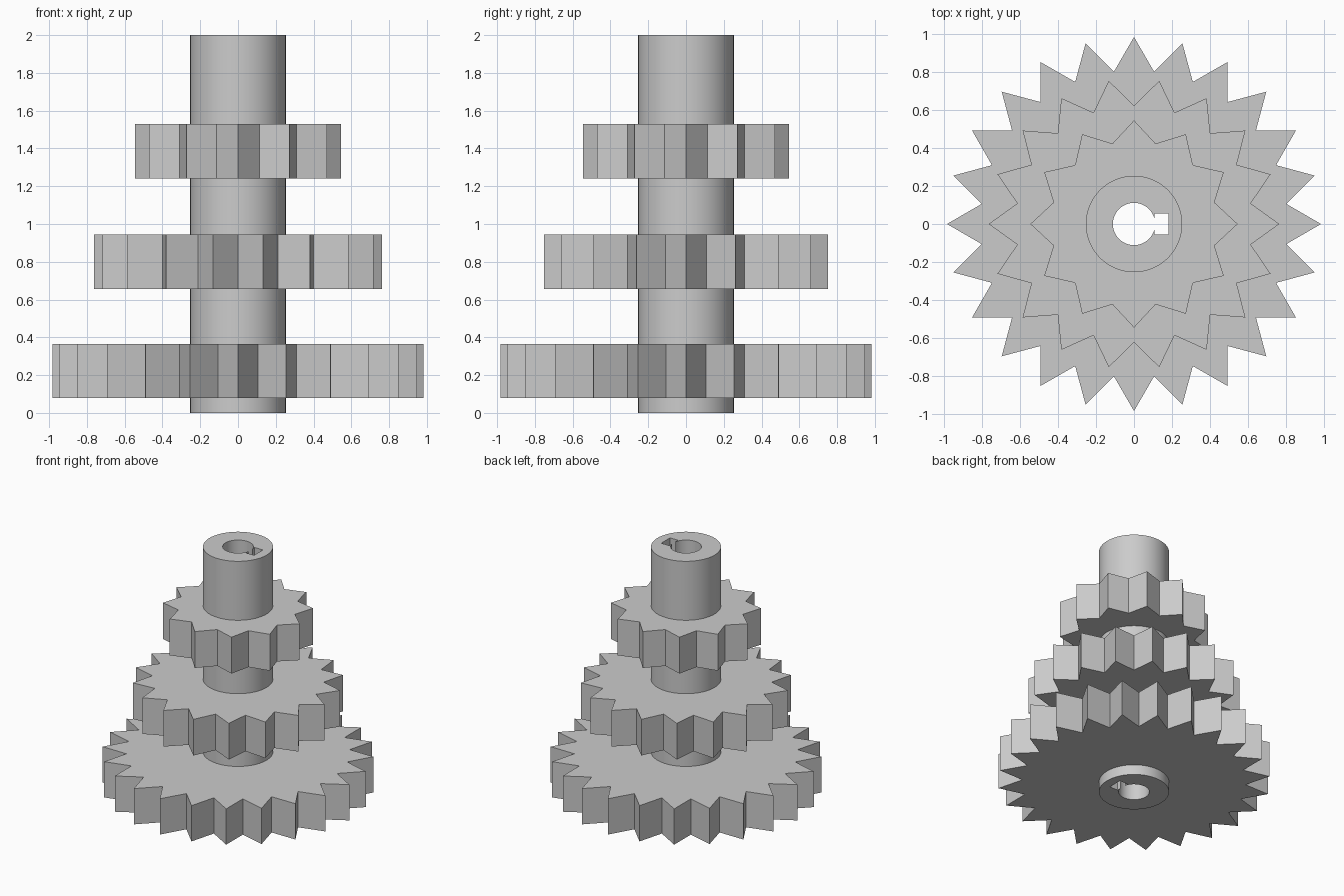
import bpy
import bmesh
from math import cos, sin, pi, radians

default_cube = bpy.data.objects.get("Cube")
if default_cube:
    bpy.data.objects.remove(default_cube, do_unlink=True)

STEEL = (0.6, 0.6, 0.6, 1)
steel = bpy.data.materials.new("grey steel")
steel.use_nodes = True
steel.diffuse_color = STEEL
steel.node_tree.nodes["Principled BSDF"].inputs["Base Color"].default_value = STEEL


def prism(name, outline, z0, z1):
    """Extrude a flat outline from z0 up to z1."""
    bm = bmesh.new()
    face = bm.faces.new([bm.verts.new((x, y, z0)) for x, y in outline])
    top = bmesh.ops.extrude_face_region(bm, geom=[face])["geom"]
    verts = [v for v in top if isinstance(v, bmesh.types.BMVert)]
    bmesh.ops.translate(bm, verts=verts, vec=(0, 0, z1 - z0))
    bmesh.ops.recalc_face_normals(bm, faces=bm.faces)
    mesh = bpy.data.meshes.new(name)
    bm.to_mesh(mesh)
    bm.free()
    mesh.materials.append(steel)
    obj = bpy.data.objects.new(name, mesh)
    bpy.context.collection.objects.link(obj)
    return obj


def ring(radii, count):
    """Points around the axis, cycling through the given radii."""
    return [(radii[i % len(radii)] * cos(2 * pi * i / count),
             radii[i % len(radii)] * sin(2 * pi * i / count))
            for i in range(count)]


def activate(obj):
    bpy.ops.object.select_all(action="DESELECT")
    obj.select_set(True)
    bpy.context.view_layer.objects.active = obj


def cut(obj, cutter):
    """Subtract the cutter, then discard it."""
    mod = obj.modifiers.new("cut", "BOOLEAN")
    mod.operation = "DIFFERENCE"
    mod.solver = "EXACT"
    mod.object = cutter
    activate(obj)
    bpy.ops.object.modifier_apply(modifier=mod.name)
    bpy.data.objects.remove(cutter, do_unlink=True)


# Shaft with a through bore and a rectangular keyway beside it
shaft = prism("shaft", ring([0.253], 72), 0, 2)
cut(shaft, prism("bore_cutter", ring([0.111], 48), -0.1, 2.1))
keyway = [(0.108, -0.056), (0.18, -0.056), (0.18, 0.056), (0.108, 0.056)]
cut(shaft, prism("keyway_cutter", keyway, -0.1, 2.1))
activate(shaft)
bpy.ops.object.shade_smooth_by_angle(angle=radians(30))

# Three pointed-tooth gears, seated slightly into the shaft
gears = [("large_gear", 24, 0.982, 0.807, 0.08, 0.365),
         ("middle_gear", 18, 0.763, 0.622, 0.657, 0.945),
         ("small_gear", 12, 0.544, 0.437, 1.24, 1.53)]
for name, teeth, tip, root, z0, z1 in gears:
    gear = prism(name, ring([tip, root], 2 * teeth), z0, z1)
    cut(gear, prism("hub_cutter", ring([0.22], 48), z0 - 0.1, z1 + 0.1))
